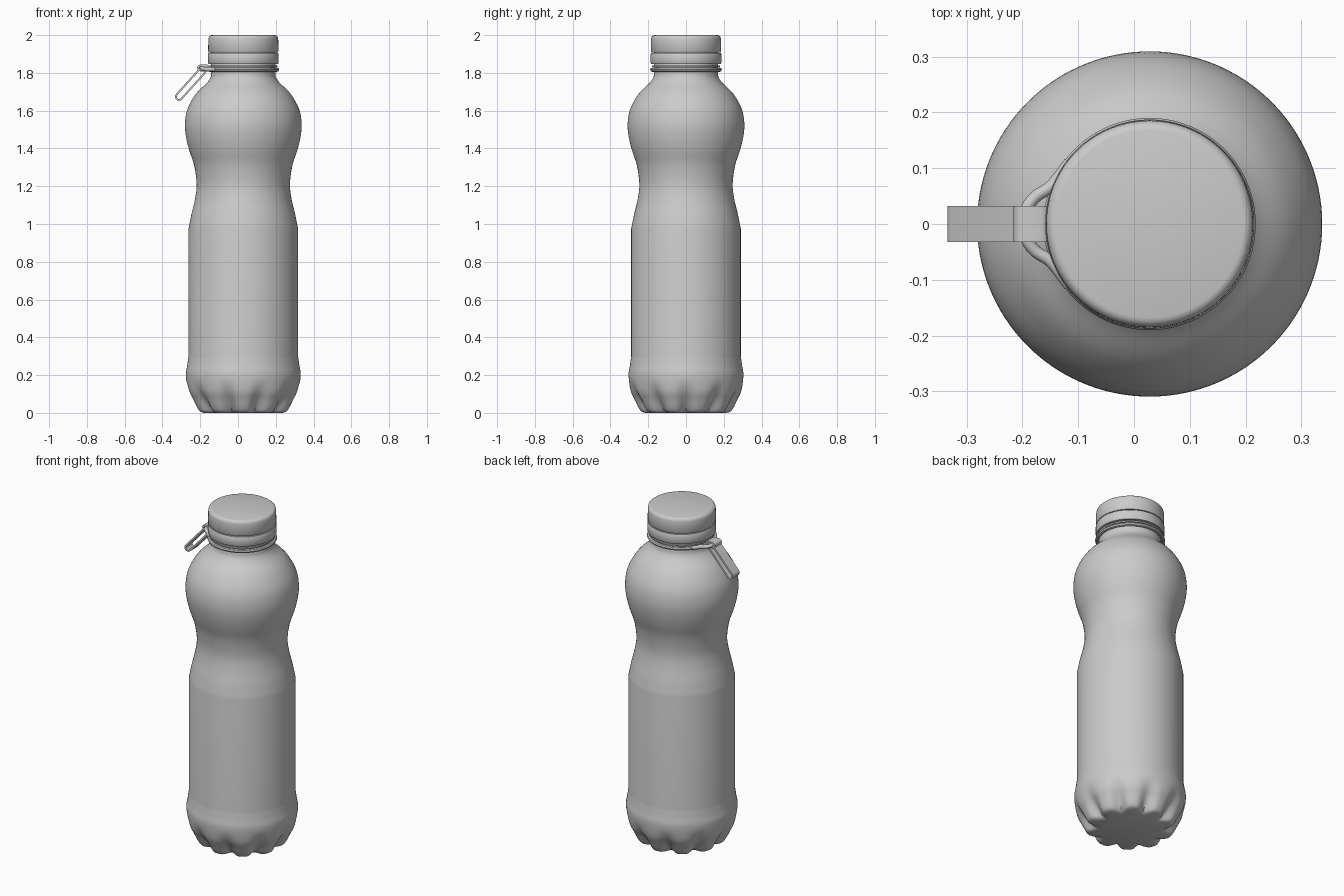
import bpy, bmesh
from math import sin, cos, pi, atan2
from mathutils import Vector

if "Cube" in bpy.data.objects:
    bpy.data.objects.remove(bpy.data.objects["Cube"])

CX = 0.028  # bottle axis


def finish(bm, name, angle=0.6):
    bmesh.ops.recalc_face_normals(bm, faces=bm.faces)
    me = bpy.data.meshes.new(name)
    bm.to_mesh(me)
    bm.free()
    ob = bpy.data.objects.new(name, me)
    bpy.context.collection.objects.link(ob)
    bpy.ops.object.select_all(action='DESELECT')
    ob.select_set(True)
    bpy.context.view_layer.objects.active = ob
    bpy.ops.object.shade_smooth_by_angle(angle=angle)
    return ob


def smooth_path(pts, n=4):
    """Catmull-Rom through the points."""
    P = [Vector(p) for p in pts]
    P = [P[0] * 2 - P[1]] + P + [P[-1] * 2 - P[-2]]
    out = []
    for a, b, c, d in zip(P, P[1:], P[2:], P[3:]):
        for i in range(n):
            t = i / n
            out.append(0.5 * (2 * b + (c - a) * t + (2 * a - 5 * b + 4 * c - d) * t * t
                              + (3 * b - a - 3 * c + d) * t ** 3))
    return out + [P[-2]]


def lathe(name, profile, seg=120, shape=None, closed=False, angle=0.6):
    bm = bmesh.new()
    rings = []
    for r, z in profile:
        ring = []
        for i in range(seg):
            a = 2 * pi * i / seg
            rr = shape(r, z, a) if shape else r
            ring.append(bm.verts.new((CX + rr * cos(a), rr * sin(a), z)))
        rings.append(ring)
    pairs = list(zip(rings, rings[1:]))
    if closed:
        pairs.append((rings[-1], rings[0]))
    for lo, hi in pairs:
        for i in range(seg):
            j = (i + 1) % seg
            bm.faces.new((lo[i], lo[j], hi[j], hi[i]))
    if not closed:
        bm.faces.new(rings[0])
        bm.faces.new(rings[-1])
    return finish(bm, name, angle)


def ribbon(name, outer, inner, half_width):
    """Closed band in the xz plane, extruded along y."""
    bm = bmesh.new()
    rows = [[bm.verts.new((x, y, z)) for x, z in loop]
            for loop, y in ((outer, -half_width), (outer, half_width),
                            (inner, half_width), (inner, -half_width))]
    n = len(outer)
    for k in range(4):
        a, b = rows[k], rows[(k + 1) % 4]
        for i in range(n):
            j = (i + 1) % n
            bm.faces.new((a[i], a[j], b[j], b[i]))
    return finish(bm, name)


# Bottle body with scalloped foot
def petals(r, z, a):
    if z > 0.17:
        return r
    depth = 0.05 * (1 - z / 0.17) ** 1.1
    return r - depth * (0.5 + 0.5 * cos(10 * a)) ** 2


foot = smooth_path([(0.215, 0.0), (0.235, 0.007), (0.25, 0.025), (0.272, 0.07), (0.294, 0.12),
                    (0.304, 0.2), (0.297, 0.25), (0.29, 0.3)])
waist = smooth_path([(0.29, 0.975), (0.275, 1.05), (0.256, 1.13), (0.247, 1.21), (0.26, 1.31),
                     (0.286, 1.39), (0.303, 1.46), (0.309, 1.53), (0.295, 1.61), (0.25, 1.69),
                     (0.195, 1.745), (0.176, 1.77), (0.17, 1.785)])
neck = [(0.17, 1.93), (0.16, 1.94)]
lathe("bottle_body", foot + waist + neck, shape=petals)

# Screw cap and the tamper band beneath it
lathe("cap", [(0.17, 1.909), (0.183, 1.909), (0.186, 1.914), (0.185, 1.98), (0.182, 1.992),
              (0.175, 1.998), (0.168, 2.0)], angle=0.9)
lathe("tamper_band", [(0.168, 1.847), (0.184, 1.847), (0.187, 1.852), (0.187, 1.899),
                      (0.184, 1.904), (0.168, 1.904)], closed=True)

# Strap ring around the neck
lathe("neck_flange", [(0.165, 1.832), (0.18, 1.832), (0.18, 1.84), (0.165, 1.84)], closed=True)
lathe("strap_ring", [(0.179 + 0.011 * cos(t * pi / 4), 1.817 + 0.011 * sin(t * pi / 4))
                     for t in range(8)], closed=True)

# Curved arms joining ring and tab
for side, label in ((1, "back"), (-1, "front")):
    cu = bpy.data.curves.new("strap_arm_" + label, 'CURVE')
    cu.dimensions = '3D'
    cu.bevel_depth = 0.011
    cu.use_fill_caps = True
    pts = smooth_path([(-0.115, side * 0.11, 1.818), (-0.148, side * 0.068, 1.818),
                       (-0.175, side * 0.05, 1.82), (-0.192, side * 0.028, 1.824),
                       (-0.196, 0, 1.824)])
    sp = cu.splines.new('POLY')
    sp.points.add(len(pts) - 1)
    for q, p in zip(sp.points, pts):
        q.co = (*p, 1)
    bpy.context.collection.objects.link(bpy.data.objects.new(cu.name, cu))


# Stadium outlines for the pull loop and the hinge sleeve
def stadium(a, b, r, n=10):
    a, b = Vector(a), Vector(b)
    base = atan2(b.y - a.y, b.x - a.x)
    ends = [(b, base - pi / 2), (a, base + pi / 2)]
    return [(c.x + r * cos(s + pi * i / n), c.y + r * sin(s + pi * i / n))
            for c, s in ends for i in range(n + 1)]


# Pull loop hanging from the hinge
top, low = (-0.192, 1.807), (-0.312, 1.674)
ribbon("pull_loop", stadium(top, low, 0.022), stadium(top, low, 0.012), 0.032)

# Hinge sleeve between loop and ring
ha, hb = (-0.198, 1.826), (-0.168, 1.826)
ribbon("hinge_sleeve", stadium(ha, hb, 0.018), stadium(ha, hb, 0.008), 0.032)
